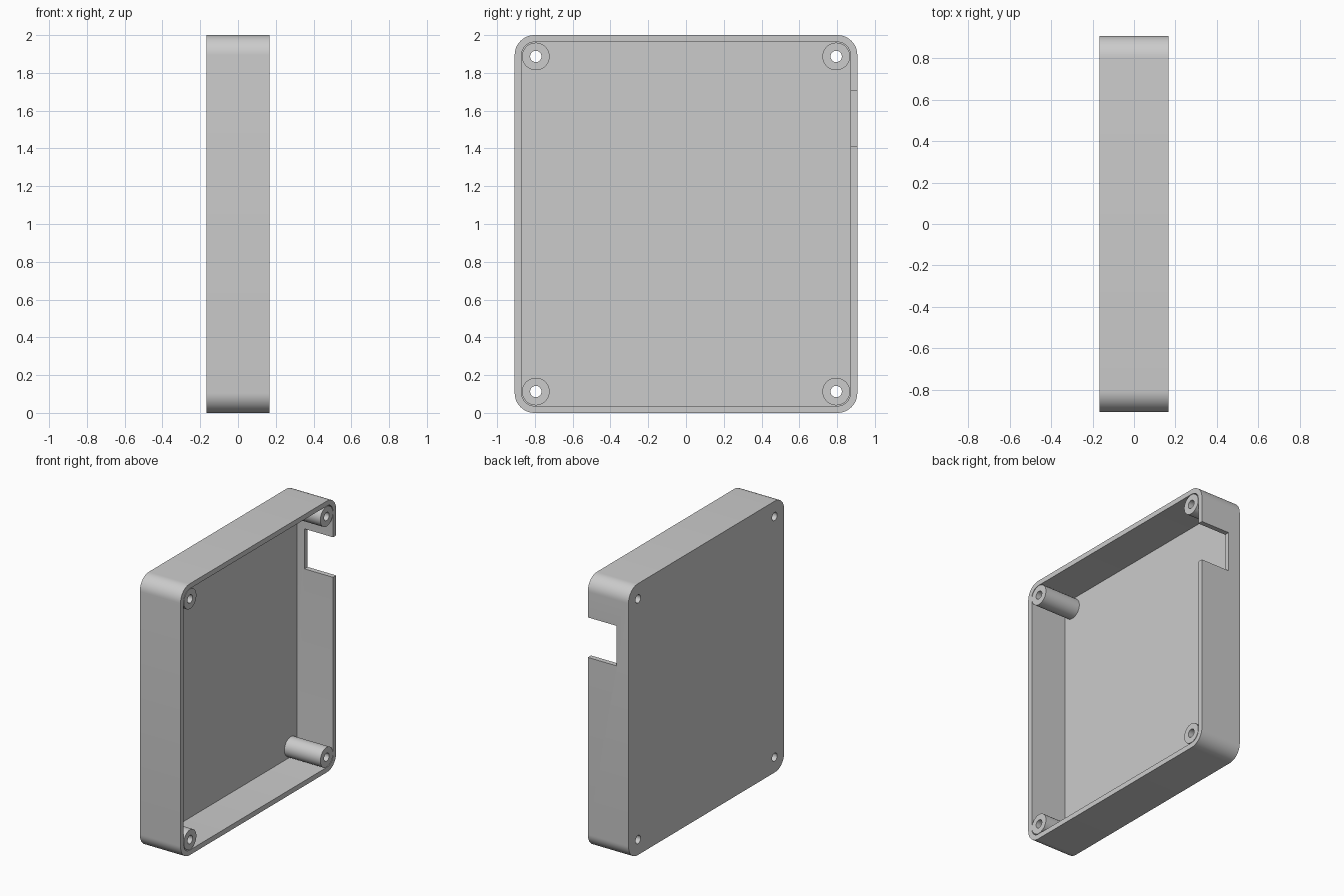
import bpy, bmesh, math

cube = bpy.data.objects.get("Cube")
if cube:
    bpy.data.objects.remove(cube, do_unlink=True)

HALF_X, HALF_Y, HEIGHT = 0.166, 0.907, 2.0
WALL, FLOOR, CORNER = 0.037, 0.039, 0.105
POST_Y, POST_Z = 0.795, 0.887      # post offsets from the centre
POST_R, HOLE_R = 0.073, 0.03
MID = HEIGHT / 2

grey = bpy.data.materials.new("light grey plastic")
grey.use_nodes = True
grey.diffuse_color = (0.6, 0.6, 0.6, 1)
grey.node_tree.nodes["Principled BSDF"].inputs["Base Color"].default_value = (0.6, 0.6, 0.6, 1)


def rounded(hy, hz, r, steps=12):
    """Rounded rectangle outline in the y-z plane."""
    pts = []
    for i, (sy, sz) in enumerate([(1, 1), (-1, 1), (-1, -1), (1, -1)]):
        for k in range(steps + 1):
            a = (i + k / steps) * math.pi / 2
            pts.append((sy * (hy - r) + r * math.cos(a), MID + sz * (hz - r) + r * math.sin(a)))
    return pts


def circle(cy, cz, r, n=40):
    return [(cy + r * math.cos(2 * math.pi * k / n), cz + r * math.sin(2 * math.pi * k / n))
            for k in range(n)]


def finish(name, bm):
    bmesh.ops.recalc_face_normals(bm, faces=bm.faces)
    mesh = bpy.data.meshes.new(name)
    bm.to_mesh(mesh)
    bm.free()
    mesh.materials.append(grey)
    obj = bpy.data.objects.new(name, mesh)
    bpy.context.collection.objects.link(obj)
    return obj


def prism(name, outline, x0, x1):
    """Extrude a y-z outline along x."""
    bm = bmesh.new()
    face = bm.faces.new([bm.verts.new((x0, y, z)) for y, z in outline])
    moved = bmesh.ops.extrude_face_region(bm, geom=[face])["geom"]
    bmesh.ops.translate(bm, vec=(x1 - x0, 0, 0),
                        verts=[v for v in moved if isinstance(v, bmesh.types.BMVert)])
    # the extrude leaves the first cap in place or drops it; close it if needed
    bmesh.ops.holes_fill(bm, edges=[e for e in bm.edges if e.is_boundary], sides=0)
    return finish(name, bm)


def tube(name, cy, cz, x0, x1):
    """Hollow round post along x."""
    bm = bmesh.new()
    rings = [[bm.verts.new((x, y, z)) for y, z in circle(cy, cz, r)]
             for x, r in [(x0, HOLE_R), (x0, POST_R), (x1, POST_R), (x1, HOLE_R)]]
    for a, b in zip(rings, rings[1:] + rings[:1]):
        for k in range(len(a)):
            j = (k + 1) % len(a)
            bm.faces.new((a[k], a[j], b[j], b[k]))
    return finish(name, bm)


def smooth(obj):
    bpy.ops.object.select_all(action='DESELECT')
    obj.select_set(True)
    bpy.context.view_layer.objects.active = obj
    bpy.ops.object.shade_smooth_by_angle(angle=math.radians(30))


def cut(obj, cutter):
    cutter.hide_render = True
    mod = obj.modifiers.new("cut", 'BOOLEAN')
    mod.operation, mod.solver, mod.object = 'DIFFERENCE', 'EXACT', cutter
    bpy.ops.object.select_all(action='DESELECT')
    obj.select_set(True)
    bpy.context.view_layer.objects.active = obj
    bpy.ops.object.modifier_apply(modifier=mod.name)
    bpy.data.objects.remove(cutter, do_unlink=True)


# Tray shell with its open side toward +x
shell = prism("enclosure_shell", rounded(HALF_Y, MID, CORNER), -HALF_X, HALF_X)
cut(shell, prism("cavity_cutter", rounded(HALF_Y - WALL, MID - WALL, CORNER - WALL),
                 -HALF_X + FLOOR, HALF_X + 0.1))

# Connector notch in the back wall
notch = [(HALF_Y - 0.1, 1.41), (HALF_Y + 0.1, 1.41), (HALF_Y + 0.1, 1.705), (HALF_Y - 0.1, 1.705)]
cut(shell, prism("notch_cutter", notch, -0.068, HALF_X + 0.1))

# Corner screw posts, with holes through the floor
for sy, side in ((-1, "front"), (1, "back")):
    for sz, level in ((-1, "lower"), (1, "upper")):
        y, z = sy * POST_Y, MID + sz * POST_Z
        cut(shell, prism("hole_cutter", circle(y, z, HOLE_R), -HALF_X - 0.1, -HALF_X + FLOOR + 0.1))
        smooth(tube(f"{level}_{side}_screw_post", y, z, -HALF_X + FLOOR, HALF_X))
smooth(shell)
